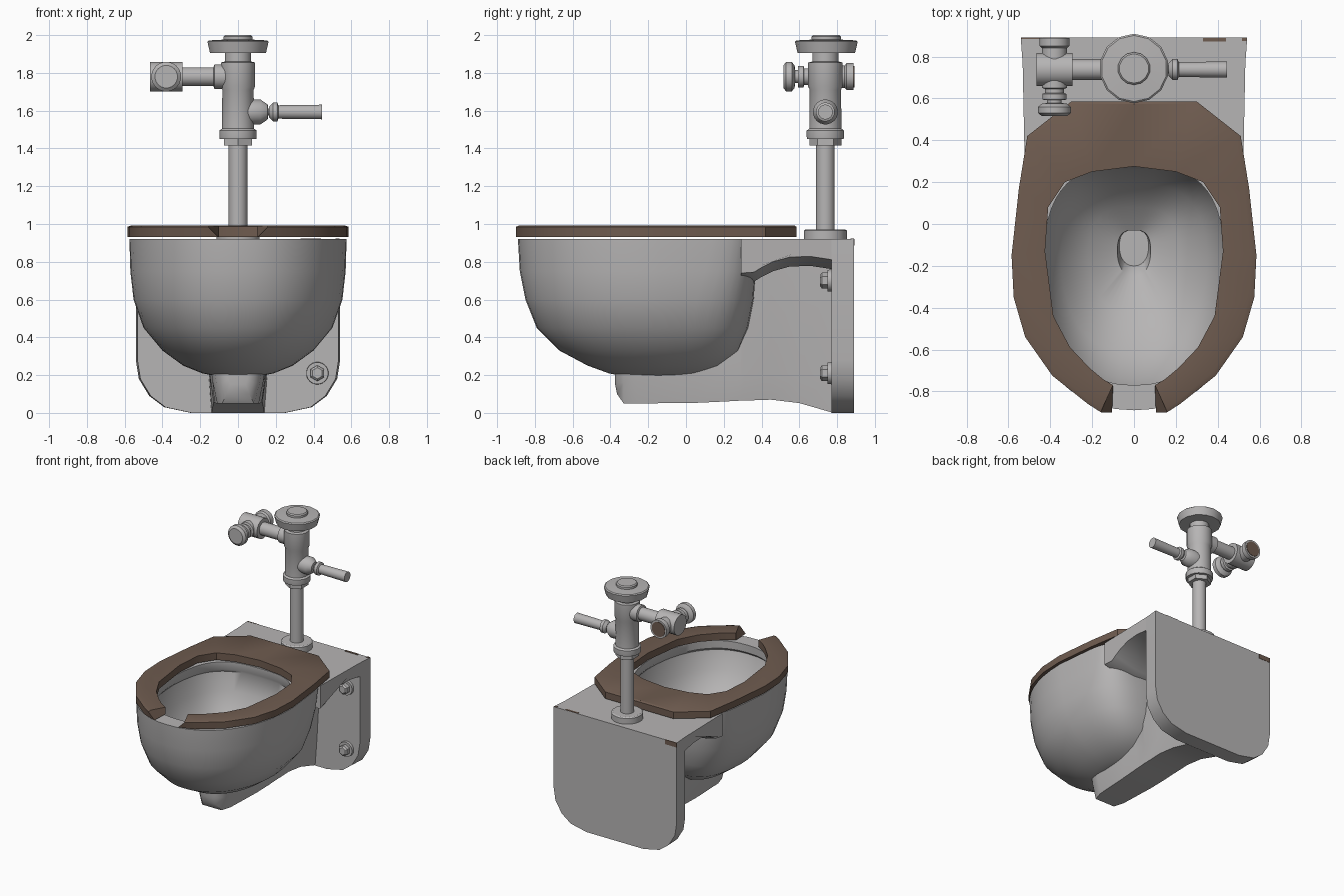
import bpy, bmesh, math
from mathutils import Vector

if "Cube" in bpy.data.objects:
    bpy.data.objects.remove(bpy.data.objects["Cube"])


def material(name, rgb):
    m = bpy.data.materials.new(name)
    m.diffuse_color = (*rgb, 1)
    m.use_nodes = True
    m.node_tree.nodes["Principled BSDF"].inputs["Base Color"].default_value = m.diffuse_color
    return m


GREY = material("grey_ceramic", (0.47, 0.46, 0.46))
BROWN = material("brown_seat", (0.158, 0.106, 0.079))


def finish(name, bm, mat=GREY, angle=35):
    bmesh.ops.remove_doubles(bm, verts=bm.verts, dist=1e-5)
    bmesh.ops.recalc_face_normals(bm, faces=bm.faces)
    me = bpy.data.meshes.new(name)
    bm.to_mesh(me)
    bm.free()
    me.materials.append(mat)
    ob = bpy.data.objects.new(name, me)
    bpy.context.collection.objects.link(ob)
    bpy.ops.object.select_all(action='DESELECT')
    ob.select_set(True)
    bpy.context.view_layer.objects.active = ob
    bpy.ops.object.shade_smooth_by_angle(angle=math.radians(angle))
    return ob


def loft(name, rings, mat=GREY, angle=35):
    """Bridge closed rings of equal length and cap both ends."""
    bm = bmesh.new()
    vs = [[bm.verts.new(p) for p in r] for r in rings]
    n = len(vs[0])
    for a, b in zip(vs, vs[1:]):
        for i in range(n):
            j = (i + 1) % n
            bm.faces.new((a[i], a[j], b[j], b[i]))
    bm.faces.new(vs[0])
    bm.faces.new(vs[-1])
    return finish(name, bm, mat, angle)


def lathe(name, profile, origin, axis='Z', seg=20, mat=GREY):
    """Stack circles (radius, position along axis) around an axis."""
    o = Vector(origin)
    rings = []
    for r, t in profile:
        ring = []
        for k in range(seg):
            a = 2 * math.pi * (k + 0.5) / seg
            c, s = r * math.cos(a), r * math.sin(a)
            ring.append(o + Vector({'X': (t, c, s), 'Y': (c, t, s), 'Z': (c, s, t)}[axis]))
        rings.append(ring)
    return loft(name, rings, mat)


def egg(z, yf, yb, w, back_n, front_n=2.15, seg=48):
    """Egg outline: rounded front, squarer and slightly narrower back."""
    yc = yf + 0.59 * (yb - yf)
    pts = []
    for k in range(seg):
        a = 2 * math.pi * k / seg
        c, s = math.cos(a), math.sin(a)
        n = back_n if s > 0 else front_n
        u = abs(s) ** (2 / n)
        x = math.copysign(w * abs(c) ** (2 / n), c)
        if s > 0:
            pts.append((x * (1 - 0.09 * u), yc + (yb - yc) * u, z))
        else:
            pts.append((x, yc + (yf - yc) * u, z))
    return pts


# Bowl: outer shell upward, then basin downward to the drain
outer = [(.195, -.34, .0, .12, 3), (.21, -.41, .08, .19, 3), (.25, -.52, .18, .29, 3.2),
         (.33, -.67, .28, .40, 3.6), (.45, -.79, .33, .50, 4), (.60, -.85, .36, .553, 4.3),
         (.75, -.88, .37, .57, 5.5), (.92, -.89, .37, .575, 7)]
inner = [(.92, -.77, .28, .435), (.86, -.77, .28, .435), (.84, -.79, .29, .45),
         (.70, -.74, .26, .42), (.56, -.62, .19, .35), (.44, -.43, .08, .22),
         (.37, -.25, -.03, .08), (.30, -.20, -.03, .07)]
loft("bowl", [egg(*r) for r in outer] + [egg(*r, 3, 2.3) for r in inner], angle=40)

# Deck behind the bowl, with an arched underside
deck = [(.29, .92), (.29, .74), (.36, .745), (.40, .77), (.46, .80), (.55, .825),
        (.66, .828), (.78, .81), (.78, .92)]
loft("deck", [[(x * (1.02 if y < .35 else 1 + .11 * max(0, y - .42)), y,
                z - (.05 if abs(x) < .4 and z < .9 else 0))
               for y, z in deck] for x in (-.512, -.3, .3, .512)])

# Wall plate with rounded lower corners
half = [(.541, .92), (.541, .28), (.525, .18), (.47, .09), (.39, .03), (.25, 0)]
outline = half + [(-x, z) for x, z in reversed(half)]
loft("wall_plate", [[(x * k, y, z) for x, z in outline] for y, k in ((.77, .984), (.89, 1))])

# Small brown chips along the top back edge of the plate
for i, (x0, x1, y0, y1, z0, z1) in enumerate([(-.541, -.44, .885, .892, .885, .921),
                                              (.33, .44, .872, .889, .916, .923),
                                              (.515, .538, .875, .889, .916, .923)]):
    loft(f"brown_chip_{i}", [[(x0, y0, z), (x1, y0, z), (x1, y1, z), (x0, y1, z)]
                             for z in (z0, z1)], BROWN)

# Trapway: foot under the bowl running back to the plate
# (y, bottom z, bottom width, middle z, middle width, top width, top z)
stations = [(-.375, .15, .04, .18, .05, .06, .215), (-.365, .10, .06, .16, .08, .09, .22),
            (-.33, .05, .085, .16, .115, .125, .23), (-.25, .05, .11, .17, .135, .145, .24),
            (.05, .053, .125, .20, .145, .145, .25), (.20, .06, .13, .20, .15, .15, .34),
            (.29, .065, .13, .20, .15, .16, .50), (.31, .065, .13, .20, .15, .19, .85),
            (.45, .07, .13, .20, .15, .18, .85), (.60, .052, .13, .20, .15, .18, .85),
            (.78, .0, .14, .20, .155, .19, .85)]
loft("trapway", [[(wb, y, zb), (wm, y, zm), (wt, y, zt), (-wt, y, zt), (-wm, y, zm), (-wb, y, zb)]
                 for y, zb, wb, zm, wm, wt, zt in stations])

# Open-front seat: matching outer and inner outline points
pairs = [(.14, -.9, .10, -.77), (.22, -.86, .15, -.74), (.39, -.725, .21, -.69),
         (.52, -.54, .305, -.59), (.575, -.35, .385, -.44), (.585, -.15, .425, -.13),
         (.55, .17, .41, .08), (.51, .42, .33, .20), (.3, .585, .2, .25)]
path = pairs + [(0, .585, 0, .275)] + [(-a, b, -c, d) for a, b, c, d in reversed(pairs)]
rings = []
for i, (ox, oy, ix, iy) in enumerate(path):
    d = 0.035 * ((i == 0) - (i == len(path) - 1))   # slanted ends at the front gap
    rings.append([(ox - d, oy, .932), (ox + d * .5, oy, .985), (ox * .96 + d * .5, oy * .98, .993),
                  (ix, iy, .988), (ix, iy, .932)])
loft("seat", rings, BROWN, 30)

# Plate bolts on the right side
for i, z in enumerate((.21, .70)):
    lathe(f"bolt_washer_{i}", [(.058, .75), (.06, .78)], (.42, 0, z), 'Y')
    lathe(f"bolt_nut_{i}", [(.03, .71), (.042, .72), (.042, .75)], (.42, 0, z), 'Y', 6)

# Flush valve column
C = (0, .738, 0)
lathe("pipe_flange", [(.115, .915), (.115, .965), (.105, .972)], C)
lathe("supply_pipe", [(.05, .96), (.05, 1.43)], C)
lathe("pipe_nut", [(.085, 1.415), (.085, 1.455)], C, seg=6)
lathe("valve_body", [(.098, 1.45), (.1, 1.46), (.1, 1.495), (.086, 1.505), (.084, 1.71),
                     (.092, 1.73), (.092, 1.855), (.07, 1.86), (.07, 1.92)], C)
lathe("valve_cap", [(.152, 1.905), (.166, 1.965), (.158, 1.972), (.078, 1.976),
                    (.078, 1.992), (.07, 2.0)], (0, .743, 0), seg=14)

# Side arm and stop valve on the left
A = (0, .738, 1.78)
lathe("side_arm", [(.05, -.31), (.05, -.13), (.065, -.125), (.065, -.06)], A, 'X')
lathe("stop_valve_body", [(.079, -.466), (.079, -.295)], A, 'X')
S = (-.38, 0, 1.78)
lathe("stop_valve_knob", [(.06, .515), (.079, .53), (.079, .56), (.06, .575), (.035, .578),
                          (.035, .592), (.058, .594), (.058, .622), (.045, .626), (.045, .645),
                          (.06, .65), (.06, .84), (.072, .85), (.072, .888)], S, 'Y')
lathe("wall_pipe_end", [(.058, .885), (.058, .891)], S, 'Y', mat=BROWN)

# Flush lever on the right
L = (0, .738, 1.593)
lathe("lever_socket", [(.066, .05), (.066, .12), (.04, .157), (.02, .16), (.02, .172)], L, 'X')
lathe("lever_handle", [(.03, .165), (.05, .185), (.05, .208), (.036, .214), (.039, .445)], L, 'X')
